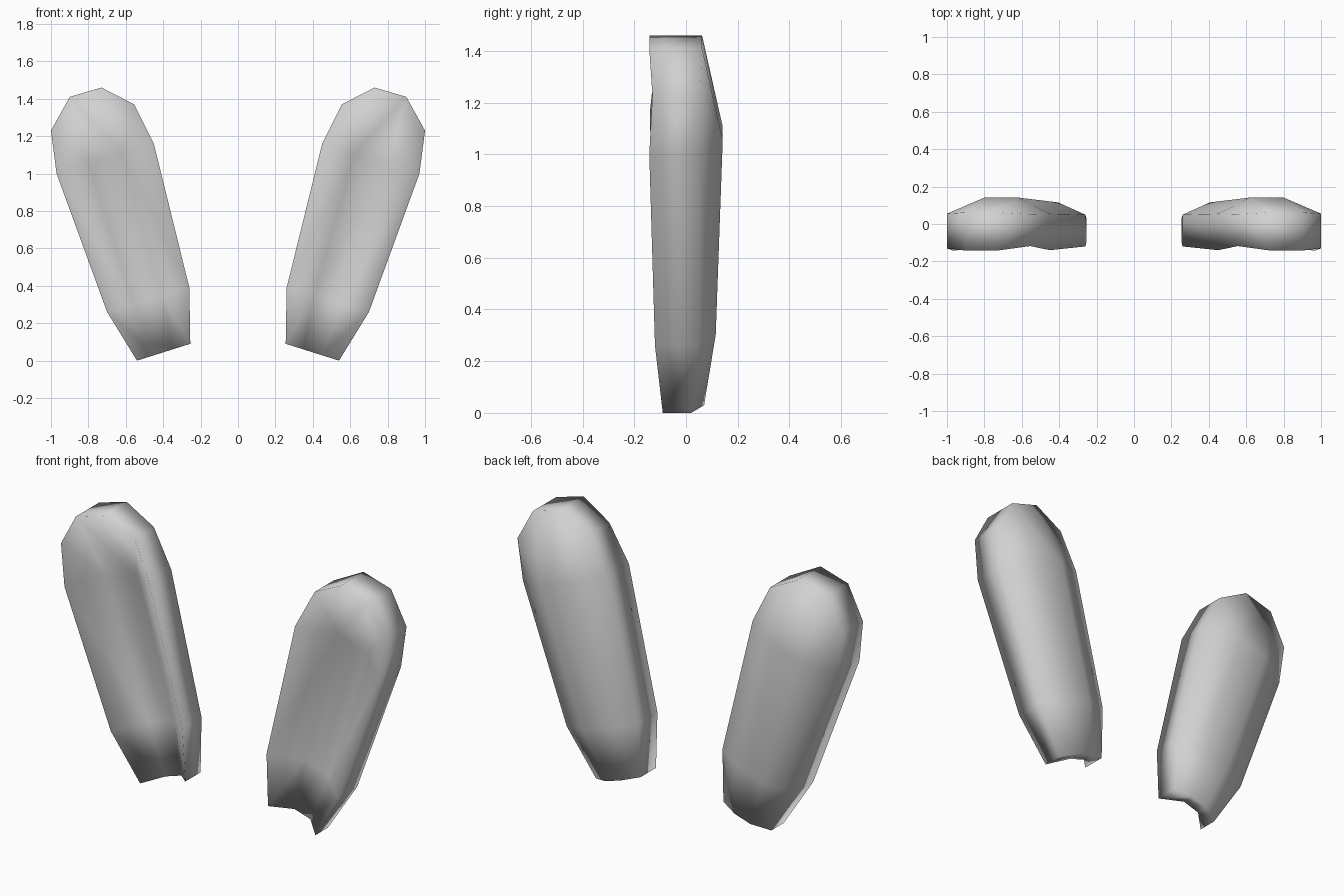
import bpy
import bmesh

default_cube = bpy.data.objects.get("Cube")
if default_cube:
    bpy.data.objects.remove(default_cube, do_unlink=True)

grey = bpy.data.materials.new("light_grey")
grey.use_nodes = True
grey.diffuse_color = (0.64, 0.64, 0.64, 1)
grey.node_tree.nodes["Principled BSDF"].inputs["Base Color"].default_value = grey.diffuse_color

# Stations from the narrow bottom upward: inner and outer corner as (x, z)
STATIONS = [((0.255, 0.09), (0.54, 0.0)),
            ((0.26, 0.39), (0.70, 0.26)),
            ((0.45, 1.16), (0.97, 1.0))]
# Rounded top edge, inner to outer
TOP = [(0.555, 1.37), (0.73, 1.46), (0.90, 1.41), (1.0, 1.23)]
# Depth of the hollowed front and the domed back, per station, inner to outer
FRONT = [(-0.10, 0.0, 0.0, -0.09),
         (-0.12, 0.01, 0.005, -0.12),
         (-0.14, -0.005, -0.015, -0.142),
         (-0.118, -0.142, -0.142, -0.13)]
BACK = [(0.035, 0.07, 0.07, 0.02),
        (0.05, 0.115, 0.115, 0.05),
        (0.055, 0.142, 0.142, 0.05),
        (0.052, 0.062, 0.062, 0.055)]
SPREAD = (0, 0.33, 0.67, 1)


def outline_rows():
    """Rows of (x, z) points, four across each station."""
    rows = [[(a[0] + (b[0] - a[0]) * t, a[1] + (b[1] - a[1]) * t) for t in SPREAD]
            for a, b in STATIONS]
    return rows + [TOP]


def border(grid):
    """Closed loop of vertices around a grid."""
    left = [row[0] for row in grid]
    right = [row[-1] for row in grid]
    return grid[0] + right[1:-1] + grid[-1][::-1] + left[-2:0:-1]


def build_panel(name, side):
    bm = bmesh.new()
    grids = []
    # Front and back surfaces
    for depths in (FRONT, BACK):
        grid = [[bm.verts.new((side * x, y, z)) for (x, z), y in zip(row, ys)]
                for row, ys in zip(outline_rows(), depths)]
        for low, high in zip(grid[:-1], grid[1:]):
            for i in range(len(low) - 1):
                face = bm.faces.new((low[i], low[i + 1], high[i + 1], high[i]))
                # Rounded top: creases fan out from the middle columns
                if high is grid[-1]:
                    ends = (low[1], high[0]) if i == 0 else (low[i], high[i + 1])
                    bmesh.utils.face_split(face, *ends)
        grids.append(grid)
    # Side wall and bottom joining the two surfaces
    front, back = (border(g) for g in grids)
    for i in range(len(front)):
        bm.faces.new((front[i - 1], front[i], back[i], back[i - 1]))
    bmesh.ops.recalc_face_normals(bm, faces=bm.faces)
    for face in bm.faces:
        face.smooth = True
    mesh = bpy.data.meshes.new(name)
    bm.to_mesh(mesh)
    bm.free()
    mesh.materials.append(grey)
    bpy.context.collection.objects.link(bpy.data.objects.new(name, mesh))


build_panel("left_panel", 1)
build_panel("right_panel", -1)
